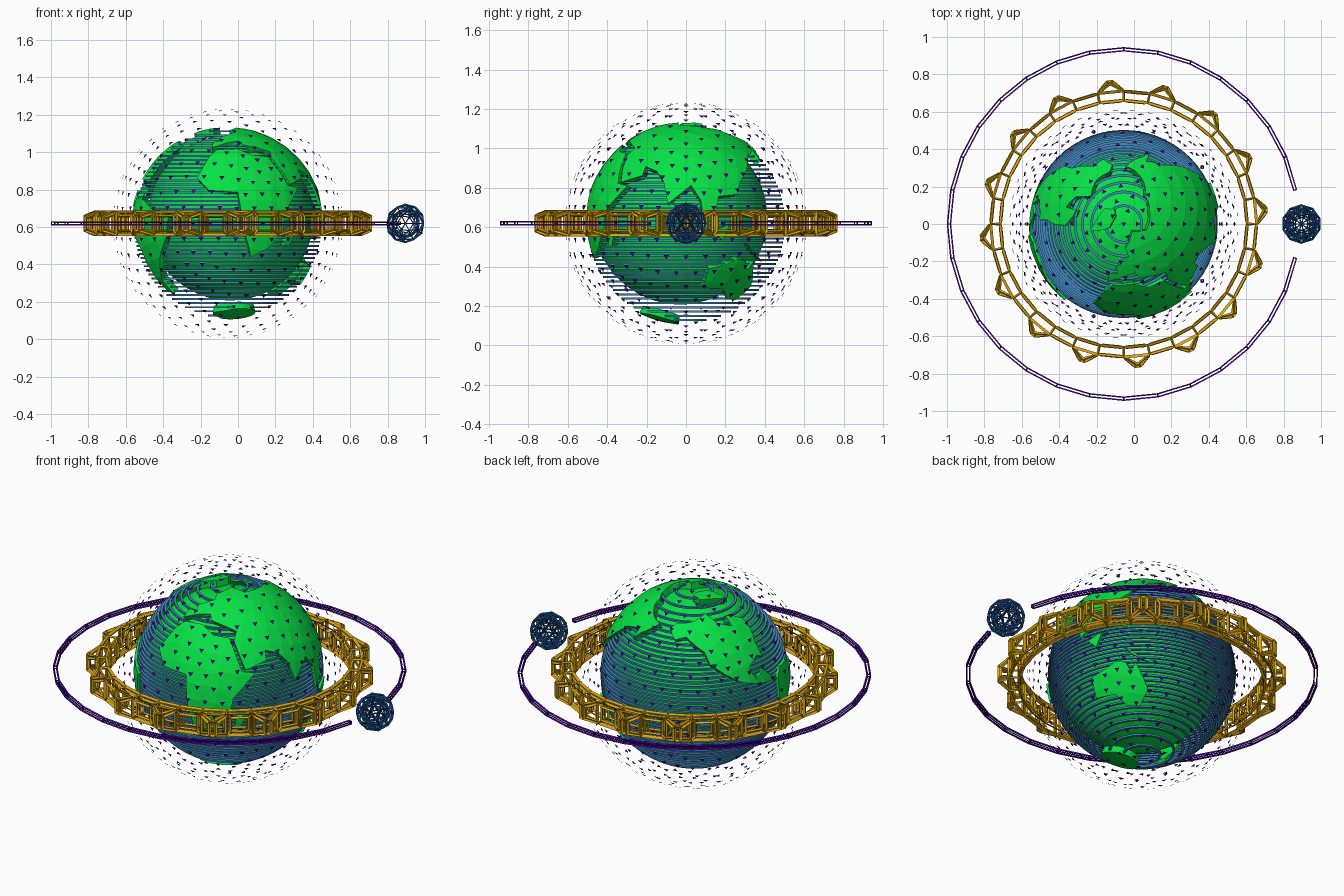
import bpy, bmesh
from math import sin, cos, pi, radians, sqrt
from mathutils import Vector, Matrix

old = bpy.data.objects.get("Cube")
if old:
    bpy.data.objects.remove(old)

CENTRE = Vector((-0.055, 0, 0.62))
GLOBE_R = 0.503
LAND_R = 0.515
TILT = Matrix.Rotation(radians(-15), 3, 'X')
FRONT_LON = 3


def material(name, r, g, b):
    m = bpy.data.materials.new(name)
    m.use_nodes = True
    m.diffuse_color = (r, g, b, 1)
    m.node_tree.nodes["Principled BSDF"].inputs["Base Color"].default_value = (r, g, b, 1)
    return m


GREEN = material("land green", 0.002, 0.76, 0.06)
BLUE = material("water blue", 0.06, 0.26, 0.55)
NAVY = material("navy blue", 0.015, 0.1, 0.34)
GOLD = material("gold", 0.72, 0.38, 0.005)
PURPLE = material("purple", 0.07, 0.001, 0.36)


def finish(bm, name, mat, location=CENTRE):
    mesh = bpy.data.meshes.new(name)
    bm.to_mesh(mesh)
    bm.free()
    mesh.materials.append(mat)
    obj = bpy.data.objects.new(name, mesh)
    obj.location = location
    bpy.context.collection.objects.link(obj)
    return obj


def wire(obj, thickness):
    mod = obj.modifiers.new("bars", 'WIREFRAME')
    mod.thickness = thickness
    mod.offset = 0
    mod.use_even_offset = False
    mod.use_replace = True


def box_ring(bm, r_in, r_out, half, segs, z=0, first=0, count=None):
    """Sweep a rectangle round the z axis; returns the outer and inner faces."""
    count = count or segs
    closed = count == segs
    loops = []
    for i in range(count if closed else count + 1):
        a = 2 * pi * (first + i) / segs
        loops.append([bm.verts.new((r * cos(a), r * sin(a), z + h))
                      for r, h in ((r_in, -half), (r_out, -half), (r_out, half), (r_in, half))])
    walls = {1: [], 3: []}
    for i in range(count):
        a, b = loops[i], loops[(i + 1) % len(loops)]
        for k in range(4):
            n = (k + 1) % 4
            f = bm.faces.new((a[k], b[k], b[n], a[n]))
            if k in walls:
                walls[k].append(f)
    if not closed:
        bm.faces.new(loops[0])
        bm.faces.new(loops[-1][::-1])
    bm.normal_update()
    return walls[1], walls[3]


# Sea floor, seen between the water bands
bm = bmesh.new()
bmesh.ops.create_icosphere(bm, subdivisions=4, radius=0.443)
finish(bm, "sea_floor", GREEN, CENTRE + Vector((0.015, -0.03, 0.03)))

# Water: a stack of level bands
bm = bmesh.new()
BANDS = 46
for i in range(BANDS):
    z = GLOBE_R * ((2 * i + 1) / BANDS - 1)
    r = sqrt(GLOBE_R ** 2 - z * z)
    box_ring(bm, max(r - 0.014, 0.01), r, 0.005, 56, z)
finish(bm, "water_bands", BLUE)


# Land: coast outlines in degrees, cut into a grid and wrapped onto the globe
def on_globe(lon, lat, r):
    a, b = radians(lon - FRONT_LON), radians(lat)
    return TILT @ Vector((cos(b) * sin(a), -cos(b) * cos(a), sin(b))) * r


def land(name, coast, step=10):
    bm = bmesh.new()
    face = bm.faces.new([bm.verts.new((x, y, 0)) for x, y in coast])
    face.normal_update()
    if face.normal.z < 0:
        face.normal_flip()
    bmesh.ops.triangulate(bm, faces=bm.faces[:], ngon_method='EAR_CLIP')
    for axis in (0, 1):
        low = int(min(p[axis] for p in coast) // step) + 1
        high = int(max(p[axis] for p in coast) // step) + 1
        direction = Vector((1 - axis, axis, 0))
        for k in range(low, high):
            bmesh.ops.bisect_plane(bm, geom=bm.verts[:] + bm.edges[:] + bm.faces[:],
                                   plane_co=direction * k * step, plane_no=direction)
    for v in bm.verts:
        v.co = on_globe(v.co.x, v.co.y, LAND_R)
    bmesh.ops.remove_doubles(bm, verts=bm.verts[:], dist=0.0005)
    bm.normal_update()
    obj = finish(bm, name, GREEN)
    mod = obj.modifiers.new("depth", 'SOLIDIFY')
    mod.thickness = 0.04
    mod.offset = -1


land("south_continent", [(-16, 14), (-10, 29), (-5, 35), (10, 36), (20, 31), (32, 31), (43, 12),
                         (51, 12), (40, -5), (40, -16), (32, -28), (20, -35), (13, -18),
                         (9, 4), (-8, 5)])
land("east_continent", [(-9, 37), (-9, 43), (-2, 44), (-4, 48), (8, 55), (5, 60), (18, 70),
                        (40, 67), (70, 73), (105, 77), (140, 73), (180, 68), (162, 58),
                        (157, 52), (155, 60), (138, 54), (128, 40), (122, 32), (120, 24),
                        (108, 20), (108, 10), (103, 2), (98, 15), (90, 22), (80, 8), (73, 20),
                        (66, 25), (57, 26), (58, 20), (45, 13), (35, 30), (36, 36), (27, 38),
                        (15, 40), (12, 44), (3, 42)])
land("north_west_continent", [(-160, 66), (-152, 70), (-125, 69), (-95, 70), (-94, 60),
                              (-84, 53), (-78, 60), (-72, 57), (-67, 50), (-72, 43), (-79, 36),
                              (-82, 27), (-86, 30), (-97, 27), (-95, 18), (-87, 21), (-83, 13),
                              (-78, 8), (-95, 15), (-106, 22), (-115, 31), (-123, 40),
                              (-124, 48), (-138, 60), (-152, 59)])
land("south_west_continent", [(-78, 8), (-72, 12), (-60, 8), (-50, 0), (-35, -7), (-40, -20),
                              (-48, -27), (-57, -36), (-65, -43), (-68, -54), (-74, -50),
                              (-71, -20), (-81, -5)])
land("south_east_continent", [(114, -22), (122, -18), (130, -12), (136, -12), (140, -17),
                              (142, -11), (153, -26), (150, -37), (140, -38), (131, -32),
                              (116, -35)])
land("polar_continent", [(-180, -90), (180, -90), (180, -80), (120, -74), (80, -73), (30, -76),
                         (0, -80), (-60, -80), (-120, -84), (-180, -80)])
land("icy_island", [(-45, 62), (-24, 71), (-22, 79), (-40, 82), (-62, 78), (-52, 70)])
land("long_island", [(44, -25), (48, -24), (50, -14), (44, -18)])
land("tropic_island", [(109, 0), (116, -4), (118, 6)])
land("reef_island", [(132, -2), (150, -10), (140, -7)])

# Marker shell: small triangles floating over the globe, pointing down
points = bmesh.new()
bmesh.ops.create_icosphere(points, subdivisions=4, radius=0.615)
bm = bmesh.new()
for v in points.verts:
    out = v.co.normalized()
    side = Vector((0, 0, 1)).cross(out)
    side = side.normalized() if side.length > 0.01 else Vector((1, 0, 0))
    up = out.cross(side)
    corners = (side + up * 0.6, -side + up * 0.6, up * -1.1)
    bm.faces.new([bm.verts.new(v.co + c * 0.0135) for c in corners])
points.free()
finish(bm, "marker_triangles", PURPLE)

# Gold truss ring: every second panel rises to a pointed, braced frame
bm = bmesh.new()
panels, inner = box_ring(bm, 0.66, 0.71, 0.06, 32)
bmesh.ops.inset_individual(bm, faces=panels + inner, thickness=0.03, depth=0)
bm.normal_update()
braces = set()
for f in panels[::2]:
    mid = f.calc_center_median()
    out = mid.normalized()
    side = Vector((-out.y, out.x, 0))
    for v in f.verts:
        v.co += out * 0.058 - side * (v.co - mid).dot(side) * 0.75
    braces.update(g for e in f.edges for g in e.link_faces if g is not f)
bm.normal_update()
bmesh.ops.inset_individual(bm, faces=list(braces), thickness=0.016, depth=0)
wire(finish(bm, "gold_truss_ring", GOLD), 0.019)

# Open outer ring with its gap beside the small moon
bm = bmesh.new()
box_ring(bm, 0.926, 0.942, 0.007, 32, 0, 1, 30)
wire(finish(bm, "outer_orbit_ring", PURPLE), 0.0105)

# Small lattice moon in the gap, one cage inside another
for name, radius in (("moon_outer_cage", 0.1), ("moon_inner_cage", 0.075)):
    bm = bmesh.new()
    bmesh.ops.create_icosphere(bm, subdivisions=2, radius=radius)
    wire(finish(bm, name, NAVY, (0.895, 0, 0.62)), 0.012)
